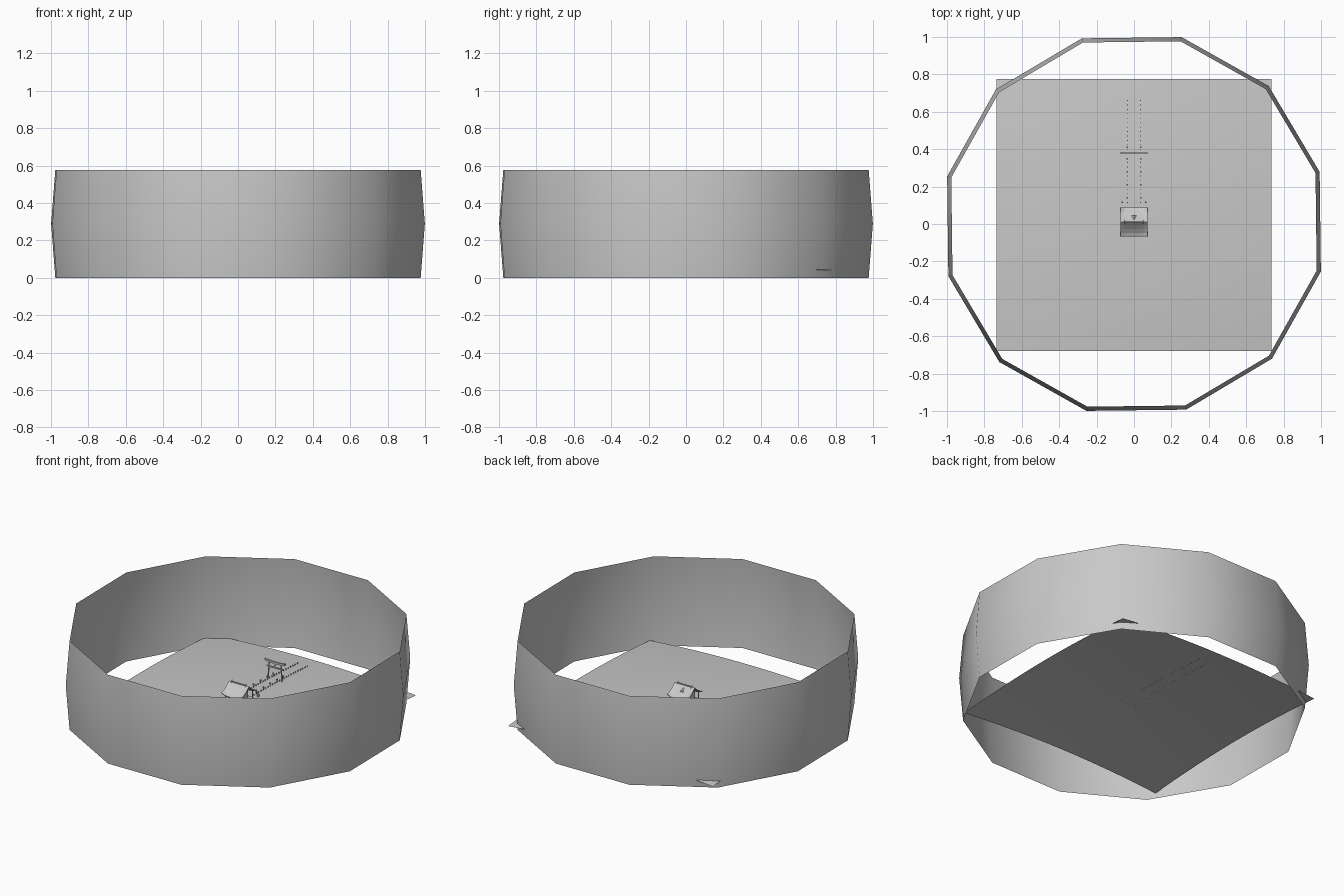
import bpy, bmesh, math
from mathutils import Vector

cube = bpy.data.objects.get("Cube")
if cube:
    bpy.data.objects.remove(cube, do_unlink=True)

# Single stone grey used on every part
grey = bpy.data.materials.new("stone_grey")
grey.use_nodes = True
grey.diffuse_color = (0.58, 0.58, 0.58, 1)
grey.node_tree.nodes["Principled BSDF"].inputs["Base Color"].default_value = grey.diffuse_color


def ground_height(x, y):
    # Gentle mound, highest in the middle and lowest at the corners
    u, v = x / 0.735, (y - 0.048) / 0.727
    return 0.037 + 0.032 * (2 - u * u - v * v)


def finish(name, bm):
    mesh = bpy.data.meshes.new(name)
    bm.to_mesh(mesh)
    bm.free()
    mesh.materials.append(grey)
    obj = bpy.data.objects.new(name, mesh)
    bpy.context.collection.objects.link(obj)
    return obj


def add_box(bm, low, high):
    low, high = Vector(low), Vector(high)
    verts = bmesh.ops.create_cube(bm, size=1)["verts"]
    for v in verts:
        v.co = (low + high) / 2 + v.co * (high - low)


def add_post(bm, foot, head, radius, sides=6):
    foot, head = Vector(foot), Vector(head)
    axis = head - foot
    turn = axis.to_track_quat("Z", "Y").to_matrix().to_4x4()
    turn.translation = (foot + head) / 2
    bmesh.ops.create_cone(bm, cap_ends=True, segments=sides, radius1=radius,
                          radius2=radius, depth=axis.length, matrix=turn)


# Twelve-sided surrounding wall, bulging slightly at mid height
bm = bmesh.new()
rings = []
for z, radius in ((0, 1.008), (0.29, 1.031), (0.577, 1.008)):
    angles = [math.radians(15.7 + 30 * i) for i in range(12)]
    rings.append([bm.verts.new((radius * math.cos(a), radius * math.sin(a), z)) for a in angles])
for lower, upper in zip(rings, rings[1:]):
    for i in range(12):
        j = (i + 1) % 12
        bm.faces.new((lower[i], lower[j], upper[j], upper[i])).smooth = True
finish("surrounding_wall", bm)

# Gently mounded ground sheet
bm = bmesh.new()
bmesh.ops.create_grid(bm, x_segments=20, y_segments=20, size=1)
for v in bm.verts:
    x, y = 0.735 * v.co.x, 0.048 + 0.727 * v.co.y
    v.co = (x, y, ground_height(x, y))
for f in bm.faces:
    f.smooth = True
finish("ground", bm)

# Shrine floor and hall
bm = bmesh.new()
add_box(bm, (-0.06, -0.055, 0.106), (0.06, 0.075, 0.112))
add_box(bm, (-0.04, -0.035, 0.112), (0.04, 0.045, 0.165))
finish("shrine_hall", bm)

bm = bmesh.new()
for x in (-0.055, 0.055):
    for y in (-0.05, 0.07):
        add_post(bm, (x, y, ground_height(x, y) - 0.003), (x, y, 0.155), 0.003)
finish("shrine_posts", bm)

# Curved gable roof with lifted corners
bm = bmesh.new()
bmesh.ops.create_grid(bm, x_segments=8, y_segments=8, size=1)
for v in bm.verts:
    u, t = v.co.x, abs(v.co.y)
    v.co = (0.072 * u, 0.011 + 0.078 * v.co.y,
            0.147 + 0.062 * (1 - t) ** 1.4 + 0.014 * u ** 4 * t)
roof = finish("shrine_roof", bm)
thick = roof.modifiers.new("thickness", "SOLIDIFY")
thick.thickness = 0.005

# Ridge beam and crossed ridge ends
bm = bmesh.new()
add_box(bm, (-0.055, 0.008, 0.205), (0.055, 0.014, 0.212))
for x in (-0.05, 0.05):
    for side in (-1, 1):
        add_post(bm, (x, 0.011 + side * 0.01, 0.203), (x, 0.011 - side * 0.006, 0.219), 0.0015, 4)
finish("roof_ridge", bm)

# Small gable above the entrance
bm = bmesh.new()
back = [bm.verts.new(p) for p in ((-0.025, 0.02, 0.175), (0.025, 0.02, 0.175), (0, 0.015, 0.2))]
front = [bm.verts.new(p) for p in ((-0.025, 0.045, 0.165), (0.025, 0.045, 0.165), (0, 0.045, 0.187))]
bm.faces.new(back)
bm.faces.new(front[::-1])
for i in range(3):
    j = (i + 1) % 3
    bm.faces.new((back[j], back[i], front[i], front[j]))
bmesh.ops.recalc_face_normals(bm, faces=bm.faces)
finish("entrance_gable", bm)

# Gate: leaning posts, tie beam, centre strut and curved lintel
bm = bmesh.new()
for side in (-1, 1):
    x = side * 0.05
    add_post(bm, (x, 0.38, ground_height(x, 0.38) - 0.003), (side * 0.042, 0.38, 0.2), 0.004, 8)
add_box(bm, (-0.058, 0.377, 0.167), (0.058, 0.383, 0.175))
add_box(bm, (-0.003, 0.378, 0.175), (0.003, 0.382, 0.195))
finish("gate_frame", bm)

bm = bmesh.new()
bmesh.ops.create_cube(bm, size=1)
long_edges = [e for e in bm.edges if abs(e.verts[0].co.x - e.verts[1].co.x) > 0.5]
bmesh.ops.subdivide_edges(bm, edges=long_edges, cuts=7, use_grid_fill=True)
for v in bm.verts:
    x = v.co.x
    v.co = (0.146 * x, 0.38 + 0.011 * v.co.y, 0.203 + 0.012 * v.co.z + 0.025 * x * x)
finish("gate_lintel", bm)

# Lanterns and low kerb stones on both sides of the path
lanterns = bmesh.new()
kerb = bmesh.new()
for x in (-0.035, 0.035):
    for y in (0.14, 0.21, 0.28, 0.35, 0.41):
        z = ground_height(x, y)
        add_post(lanterns, (x, y, z - 0.002), (x, y, z + 0.016), 0.002)
        add_box(lanterns, (x - 0.004, y - 0.004, z + 0.016), (x + 0.004, y + 0.004, z + 0.024))
    for i in range(24):
        y = 0.115 + i * 0.0237
        z = ground_height(x, y)
        add_box(kerb, (x - 0.002, y - 0.002, z - 0.002), (x + 0.002, y + 0.002, z + 0.009))
finish("path_lanterns", lanterns)
finish("path_kerb_stones", kerb)

# Pair of guardian stones beside the entrance
bm = bmesh.new()
for x in (-0.063, 0.063):
    z = ground_height(x, 0.116)
    add_box(bm, (x - 0.005, 0.111, z), (x + 0.005, 0.121, z + 0.012))
    add_post(bm, (x, 0.116, z + 0.012), (x, 0.116, z + 0.028), 0.003)
finish("guardian_stones", bm)
